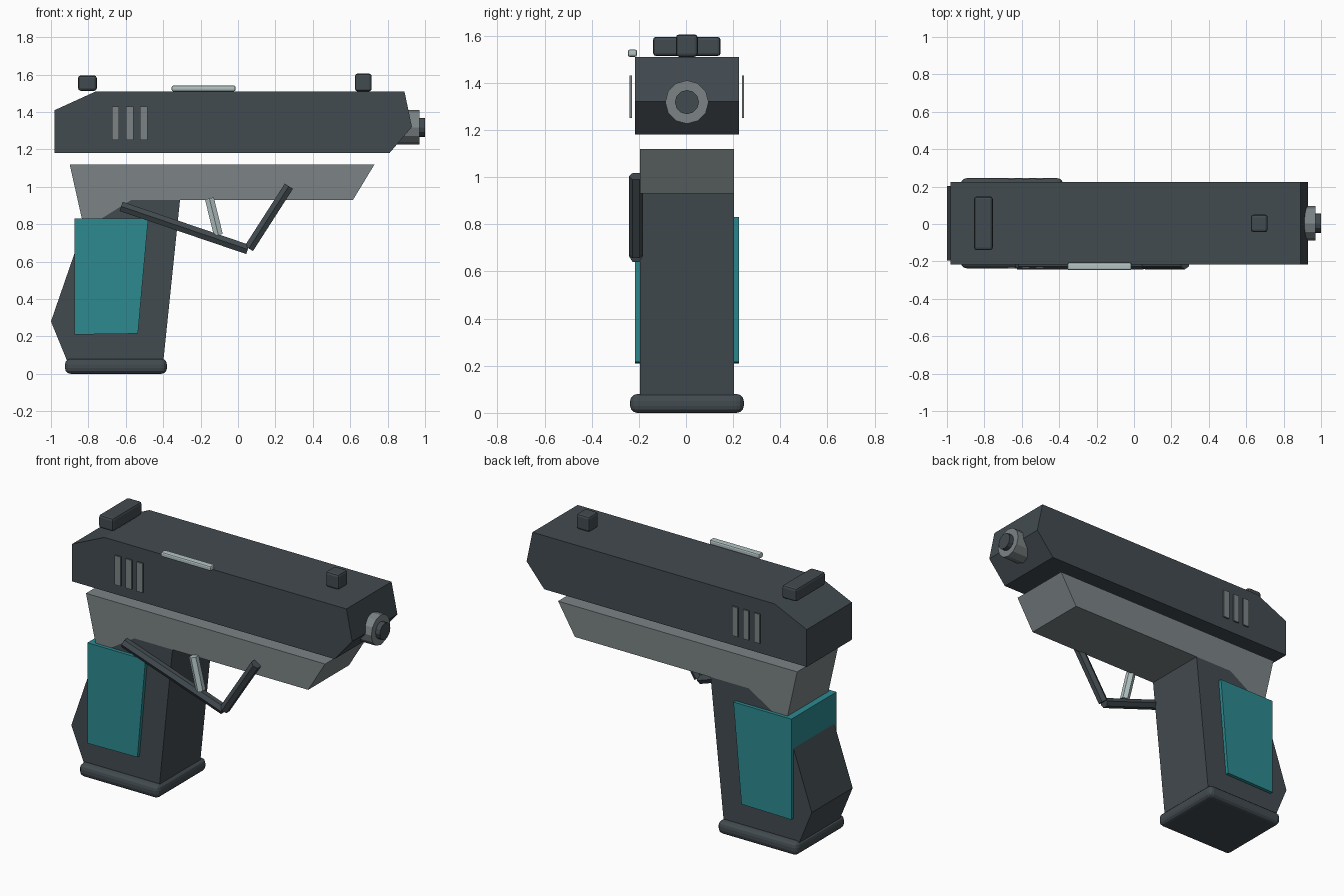
import bpy
import bmesh
from mathutils import Vector

cube = bpy.data.objects.get("Cube")
if cube:
    bpy.data.objects.remove(cube)

MID = 0.004  # y of the centre plane


def material(name, rgb):
    mat = bpy.data.materials.new(name)
    mat.use_nodes = True
    mat.diffuse_color = (*rgb, 1)
    mat.node_tree.nodes["Principled BSDF"].inputs["Base Color"].default_value = (*rgb, 1)
    return mat


DARK = material("dark slate", (0.055, 0.07, 0.08))
GREY = material("mid grey", (0.2, 0.23, 0.235))
LIGHT = material("pale steel", (0.45, 0.54, 0.54))
TEAL = material("teal", (0.026, 0.255, 0.28))


def finish(name, bm, mat):
    bmesh.ops.recalc_face_normals(bm, faces=bm.faces)
    mesh = bpy.data.meshes.new(name)
    bm.to_mesh(mesh)
    bm.free()
    mesh.materials.append(mat)
    obj = bpy.data.objects.new(name, mesh)
    bpy.context.collection.objects.link(obj)
    return obj


def slab(name, profile, half_width, mat):
    """Extrude an x-z outline symmetrically across the centre plane."""
    bm = bmesh.new()
    face = bm.faces.new([bm.verts.new((x, MID - half_width, z)) for x, z in profile])
    extruded = bmesh.ops.extrude_face_region(bm, geom=[face])
    verts = [v for v in extruded["geom"] if isinstance(v, bmesh.types.BMVert)]
    bmesh.ops.translate(bm, verts=verts, vec=(0, 2 * half_width, 0))
    return finish(name, bm, mat)


def box(name, low, high, mat, bevel=0.0, segments=2):
    low, high = Vector(low), Vector(high)
    bm = bmesh.new()
    bmesh.ops.create_cube(bm, size=1)
    bmesh.ops.scale(bm, verts=bm.verts, vec=high - low)
    bmesh.ops.translate(bm, verts=bm.verts, vec=(low + high) / 2)
    obj = finish(name, bm, mat)
    if bevel:
        mod = obj.modifiers.new("rounded edges", "BEVEL")
        mod.width, mod.segments = bevel, segments
    return obj


def rod(name, start, end, radius, sides, mat):
    """Straight faceted bar with one edge facing sideways."""
    start, end = Vector(start), Vector(end)
    along = (end - start).normalized()
    side = Vector((0, -1, 0))
    up = along.cross(side)
    bm = bmesh.new()
    bmesh.ops.create_cone(bm, cap_ends=True, segments=sides, radius1=radius,
                          radius2=radius, depth=(end - start).length)
    for v in bm.verts:
        x, y, z = v.co
        v.co = (start + end) / 2 + up * x + side * y + along * z
    return finish(name, bm, mat)


# Main bodies
slab("slide", [(-0.98, 1.18), (0.81, 1.18), (0.93, 1.32), (0.89, 1.51),
               (-0.76, 1.51), (-0.98, 1.41)], 0.22, DARK)
slab("frame", [(-0.90, 1.12), (0.73, 1.12), (0.615, 0.93), (-0.57, 0.93),
               (-0.73, 0.83), (-0.835, 0.83)], 0.199, GREY)
slab("grip", [(-0.91, 0.06), (-0.40, 0.06), (-0.31, 0.93), (-0.57, 0.93),
              (-0.73, 0.83), (-0.81, 0.83), (-1.0, 0.28)], 0.199, DARK)
slab("grip_panel", [(-0.875, 0.21), (-0.535, 0.215), (-0.48, 0.83),
                    (-0.875, 0.83)], 0.22, TEAL)
box("base_plate", (-0.925, -0.237, 0), (-0.38, 0.245, 0.08), DARK, 0.03, 3)

# Sights and top lever
box("rear_sight", (-0.855, -0.14, 1.513), (-0.755, 0.147, 1.595), DARK, 0.014)
box("front_sight", (0.625, -0.043, 1.51), (0.715, 0.05, 1.605), DARK, 0.014)
box("slide_lever", (-0.355, -0.247, 1.51), (-0.013, -0.207, 1.541), LIGHT, 0.009)

# Raised ribs on both sides of the slide
for side, y in (("right", -0.234), ("left", 0.242)):
    for i in range(3):
        x = -0.655 + i * 0.075
        box(f"{side}_rib_{i + 1}", (x - 0.02, y - 0.005, 1.25),
            (x + 0.02, y + 0.005, 1.43), GREY)

# Muzzle
rod("muzzle_collar", (0.84, MID, 1.318), (0.97, MID, 1.318), 0.092, 12, GREY)
rod("muzzle_core", (0.9, MID, 1.318), (1.0, MID, 1.318), 0.051, 12, DARK)

# Trigger and its guard
GUARD_Y = -0.212
rod("guard_lower_bar", (-0.625, GUARD_Y, 0.895), (0.052, GUARD_Y, 0.665), 0.03, 6, DARK)
rod("guard_front_bar", (0.058, GUARD_Y, 0.67), (0.272, GUARD_Y, 1.003), 0.03, 6, DARK)
rod("trigger", (-0.153, GUARD_Y, 0.938), (-0.105, GUARD_Y, 0.742), 0.028, 6, LIGHT)
